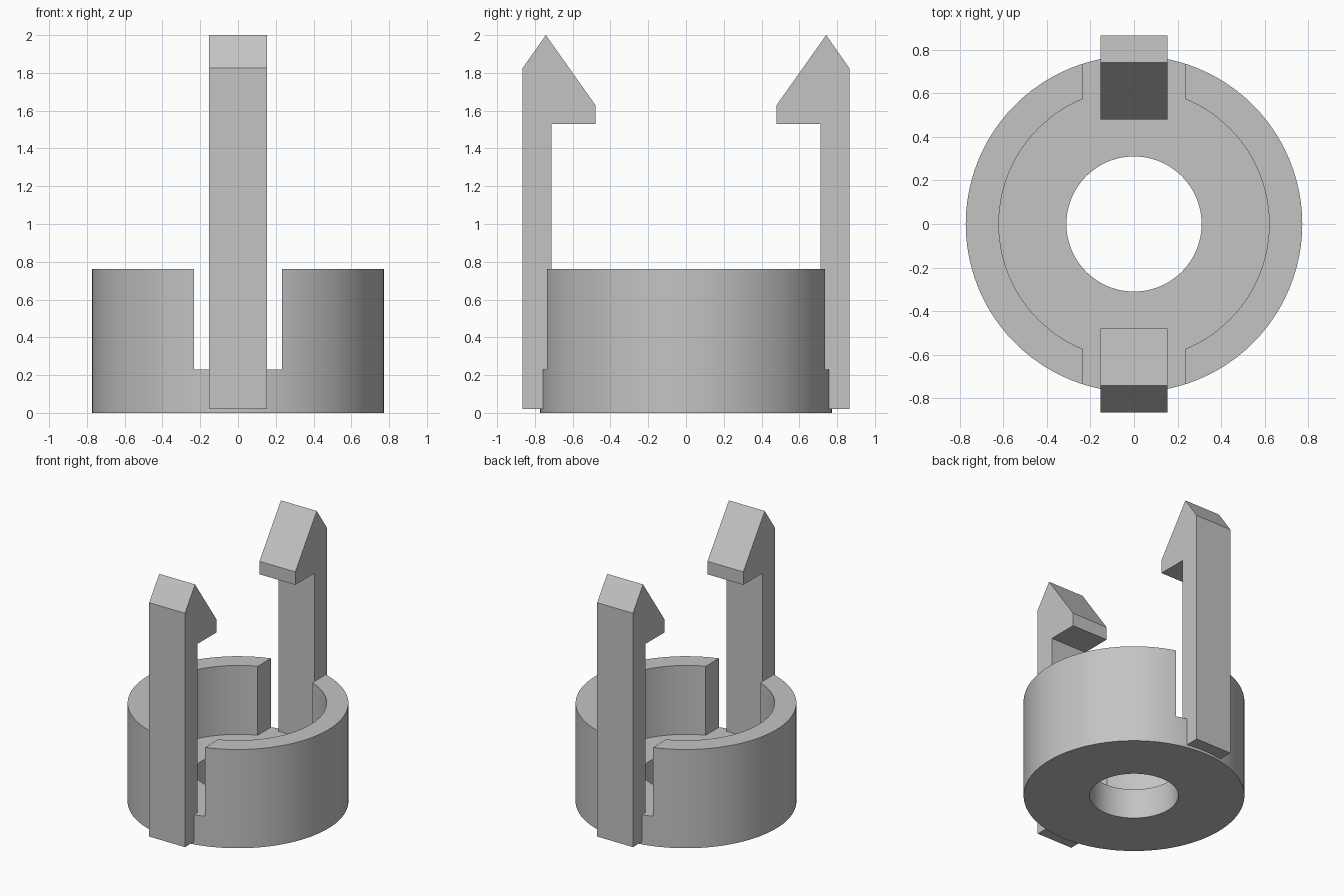
import bpy, bmesh, math
from mathutils import Matrix, Vector

if "Cube" in bpy.data.objects:
    bpy.data.objects.remove(bpy.data.objects["Cube"], do_unlink=True)

grey = bpy.data.materials.new("light grey plastic")
grey.use_nodes = True
colour = (0.55, 0.55, 0.55, 1)
grey.diffuse_color = colour
grey.node_tree.nodes["Principled BSDF"].inputs["Base Color"].default_value = colour

OUTER, INNER, HOLE = 0.772, 0.62, 0.31
FLOOR, RIM = 0.23, 0.762
SEGMENTS = 96


def make_object(name, bm):
    bmesh.ops.recalc_face_normals(bm, faces=bm.faces[:])
    mesh = bpy.data.meshes.new(name)
    bm.to_mesh(mesh)
    bm.free()
    mesh.materials.append(grey)
    obj = bpy.data.objects.new(name, mesh)
    bpy.context.collection.objects.link(obj)
    return obj


def lathe(name, profile):
    """Revolve a closed (radius, z) profile around the z axis."""
    bm = bmesh.new()
    rings = []
    for i in range(SEGMENTS):
        a = math.tau * i / SEGMENTS
        rings.append([bm.verts.new((r * math.cos(a), r * math.sin(a), z)) for r, z in profile])
    n = len(profile)
    for i in range(SEGMENTS):
        p, q = rings[i], rings[(i + 1) % SEGMENTS]
        for j in range(n):
            k = (j + 1) % n
            bm.faces.new((p[j], q[j], q[k], p[k]))
    return make_object(name, bm)


# Cup with a holed floor and a tall wall
cup = lathe("cup_base", [(HOLE, 0), (OUTER, 0), (OUTER, RIM),
                         (INNER, RIM), (INNER, FLOOR), (HOLE, FLOOR)])

# Slot through the front and back of the wall
bm = bmesh.new()
bmesh.ops.create_cube(bm, size=1, matrix=Matrix.Translation((0, 0, FLOOR + 0.5))
                      @ Matrix.Diagonal((0.468, 2, 1, 1)))
cutter = make_object("slot_cutter", bm)
cutter.hide_render = True
cut = cup.modifiers.new("slots", "BOOLEAN")
cut.operation, cut.solver, cut.object = "DIFFERENCE", "EXACT", cutter
bpy.context.view_layer.objects.active = cup
cup.select_set(True)
bpy.ops.object.modifier_apply(modifier=cut.name)
bpy.data.objects.remove(cutter, do_unlink=True)
bpy.ops.object.shade_smooth_by_angle(angle=math.radians(30))

# Hooked clip arms, outline in (y, z)
outline = [(0.865, 0.02), (0.865, 1.825), (0.742, 2.0), (0.48, 1.63),
           (0.48, 1.53), (0.712, 1.53), (0.712, 0.02)]
for name, side in (("back_clip_arm", 1), ("front_clip_arm", -1)):
    bm = bmesh.new()
    face = bm.faces.new([bm.verts.new((-0.153, side * y, z)) for y, z in outline])
    grown = bmesh.ops.extrude_face_region(bm, geom=[face])
    verts = [v for v in grown["geom"] if isinstance(v, bmesh.types.BMVert)]
    bmesh.ops.translate(bm, verts=verts, vec=Vector((0.306, 0, 0)))
    make_object(name, bm)
